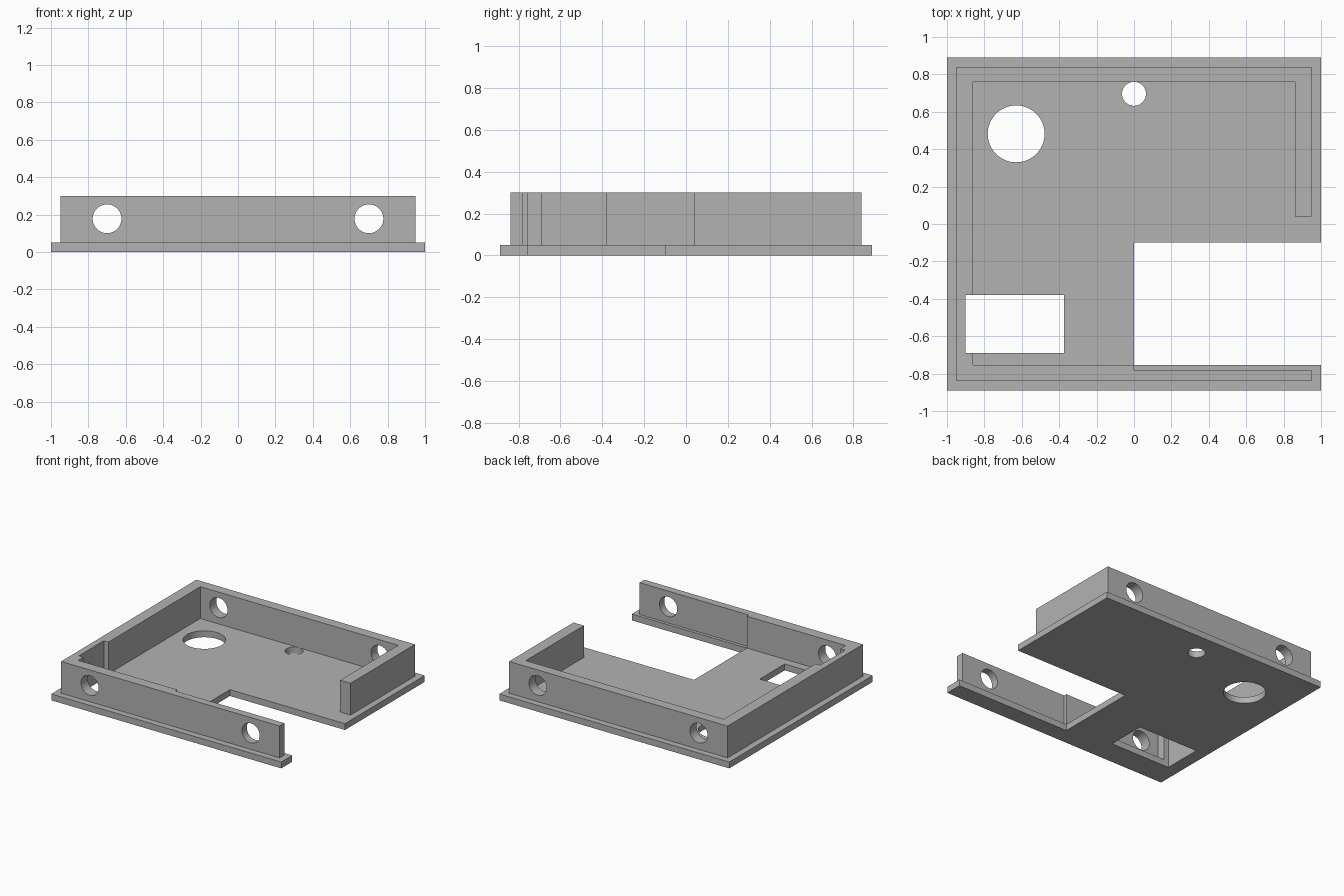
import bpy
import bmesh
from math import pi

if "Cube" in bpy.data.objects:
    bpy.data.objects.remove(bpy.data.objects["Cube"], do_unlink=True)

BASE_TOP = 0.05
WALL_TOP = 0.30

grey = bpy.data.materials.new("plain grey")
grey.use_nodes = True
grey.diffuse_color = (0.45, 0.45, 0.45, 1)
grey.node_tree.nodes["Principled BSDF"].inputs["Base Color"].default_value = (0.45, 0.45, 0.45, 1)


def prism(name, outline, z0, z1):
    """Extrude a flat outline from z0 up to z1."""
    bm = bmesh.new()
    face = bm.faces.new([bm.verts.new((x, y, z0)) for x, y in outline])
    ext = bmesh.ops.extrude_face_region(bm, geom=[face], use_keep_orig=True)
    verts = [g for g in ext["geom"] if isinstance(g, bmesh.types.BMVert)]
    bmesh.ops.translate(bm, verts=verts, vec=(0, 0, z1 - z0))
    bmesh.ops.recalc_face_normals(bm, faces=bm.faces)
    mesh = bpy.data.meshes.new(name)
    bm.to_mesh(mesh)
    bm.free()
    mesh.materials.append(grey)
    obj = bpy.data.objects.new(name, mesh)
    bpy.context.collection.objects.link(obj)
    return obj


def rect(x0, x1, y0, y1):
    return [(x0, y0), (x1, y0), (x1, y1), (x0, y1)]


def cylinder(radius, depth, location, rotation=(0, 0, 0)):
    bpy.ops.mesh.primitive_cylinder_add(vertices=64, radius=radius, depth=depth,
                                        location=location, rotation=rotation)
    obj = bpy.context.object
    obj.name = "hole_cutter"
    obj.data.materials.append(grey)
    return obj


def cut(obj, cutters):
    """Subtract the cutters, then discard them."""
    bpy.ops.object.select_all(action="DESELECT")
    obj.select_set(True)
    bpy.context.view_layer.objects.active = obj
    for cutter in cutters:
        cutter.hide_render = True
        mod = obj.modifiers.new("cut", "BOOLEAN")
        mod.operation = "DIFFERENCE"
        mod.solver = "EXACT"
        mod.object = cutter
        bpy.ops.object.modifier_apply(modifier=mod.name)
        bpy.data.objects.remove(cutter, do_unlink=True)
    bpy.ops.object.shade_smooth_by_angle(angle=pi / 6)


# Floor plate with the side opening, a window and two round holes
base = prism("base_plate", [
    (-1, -0.89), (1, -0.89), (1, -0.755), (0, -0.755),
    (0, -0.10), (1, -0.10), (1, 0.89), (-1, 0.89)], 0, BASE_TOP)
cut(base, [
    prism("window_cutter", rect(-0.90, -0.375, -0.69, -0.38), -0.1, 0.2),
    cylinder(0.152, 0.4, (-0.63, 0.482, 0)),
    cylinder(0.064, 0.4, (0, 0.696, 0)),
])

# Rim wall, open on one side, with a thinned front half and a side notch
walls = prism("rim_wall", [
    (0.95, 0.04), (0.95, 0.84), (-0.95, 0.84), (-0.95, -0.84),
    (0.95, -0.84), (0.95, -0.78), (0, -0.78), (0, -0.755),
    (-0.86, -0.755), (-0.86, -0.69), (-0.90, -0.69), (-0.90, -0.38),
    (-0.86, -0.38), (-0.86, 0.76), (0.86, 0.76), (0.86, 0.04)], BASE_TOP, WALL_TOP)

# Screw holes through the front and back walls
cut(walls, [cylinder(0.077, 2.4, (side * 0.70, 0, 0.178), (pi / 2, 0, 0))
            for side in (-1, 1)])
